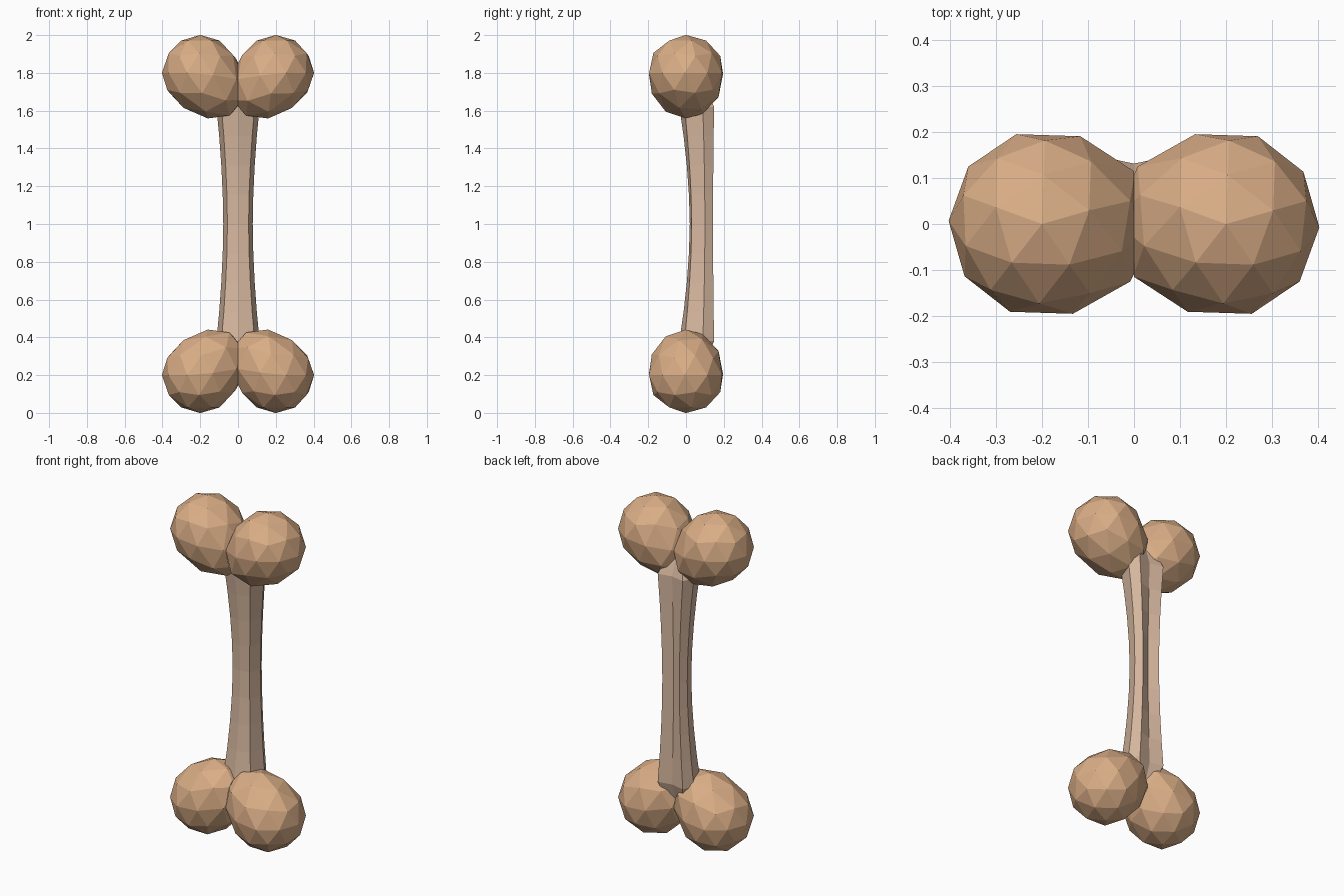
import bpy, bmesh, math
from mathutils import Vector, Matrix

if "Cube" in bpy.data.objects:
    bpy.data.objects.remove(bpy.data.objects["Cube"])


def material(name, rgb):
    m = bpy.data.materials.new(name)
    m.diffuse_color = (*rgb, 1)
    m.use_nodes = True
    m.node_tree.nodes["Principled BSDF"].inputs["Base Color"].default_value = m.diffuse_color
    return m


KNOB = material("warm tan", (0.70, 0.42, 0.24))
SHAFT = material("pale bone", (0.68, 0.48, 0.35))


def finish(bm, name, mat):
    bmesh.ops.recalc_face_normals(bm, faces=bm.faces[:])
    me = bpy.data.meshes.new(name)
    bm.to_mesh(me)
    bm.free()
    me.materials.append(mat)
    ob = bpy.data.objects.new(name, me)
    bpy.context.collection.objects.link(ob)
    return ob


# Knob: faceted ball pulled towards the shaft, trimmed on the centre plane
def knob(name, side, end):
    bm = bmesh.new()
    bmesh.ops.create_icosphere(bm, subdivisions=2, radius=0.203)
    bmesh.ops.rotate(bm, verts=bm.verts[:], matrix=Matrix.Rotation(math.radians(16), 3, 'Z'))
    pull = Vector((-side, 0, -end)).normalized()
    for v in bm.verts:
        v.co.z *= end * 0.99
        p = v.co.dot(pull)
        if p > 0:
            v.co += pull * p * 0.4
        v.co += Vector((side * 0.2, 0, 1 + end * 0.8))
    bmesh.ops.bisect_plane(bm, geom=bm.verts[:] + bm.edges[:] + bm.faces[:],
                           plane_co=(0, 0, 0), plane_no=(-side, 0, 0), clear_outer=True)
    finish(bm, name, KNOB)


for end, level in ((1, "top"), (-1, "bottom")):
    for side, hand in ((-1, "left"), (1, "right")):
        knob(f"{level}_{hand}_knob", side, end)

# Shaft: half section (x, y), waisted in the middle, with a groove in the back
waist = [(0, 0.02), (0.056, 0.03), (0.078, 0.10), (0.056, 0.143), (0, 0.117)]
flare = [(0, -0.03), (0.085, -0.005), (0.111, 0.09), (0.08, 0.148), (0, 0.13)]


def section(t, z, shrink=1.0):
    half = [(a[0] + (b[0] - a[0]) * t, a[1] + (b[1] - a[1]) * t) for a, b in zip(waist, flare)]
    loop = half + [(-x, y) for x, y in half[-2:0:-1]]
    return [(x * shrink, 0.05 + (y - 0.05) * shrink, z) for x, y in loop]


bm = bmesh.new()
levels = [section(1.1, 0.28, 0.6)]
for i in range(9):
    s = -1 + i / 4
    levels.append(section(abs(s) ** 1.8 * 1.1, 1 + s * 0.62))
levels.append(section(1.1, 1.72, 0.6))
rings = [[bm.verts.new(p) for p in lv] for lv in levels]
for a, b in zip(rings, rings[1:]):
    n = len(a)
    for k in range(n):
        bm.faces.new((a[k], a[(k + 1) % n], b[(k + 1) % n], b[k]))
bm.faces.new(rings[0][::-1])
bm.faces.new(rings[-1])
finish(bm, "shaft", SHAFT)
